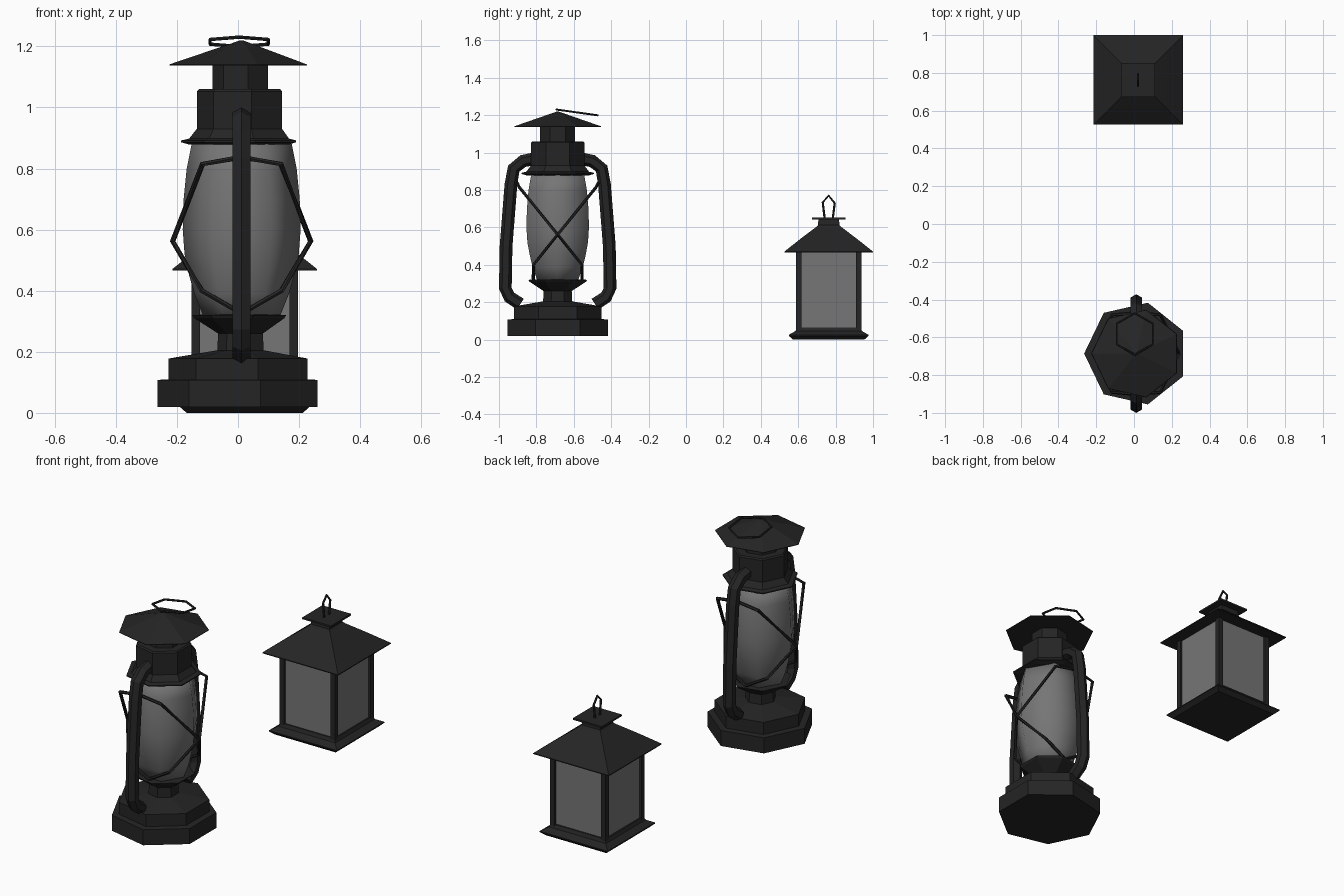
import bpy, bmesh, math
from mathutils import Vector

if "Cube" in bpy.data.objects:
    bpy.data.objects.remove(bpy.data.objects["Cube"])


def material(name, v):
    m = bpy.data.materials.new(name)
    m.diffuse_color = (v, v, v, 1)
    m.use_nodes = True
    m.node_tree.nodes["Principled BSDF"].inputs["Base Color"].default_value = m.diffuse_color
    return m


IRON = material("black_iron", 0.018)
GLASS = material("smoky_glass", 0.18)


def finish(name, bm, mat, smooth=False):
    bmesh.ops.recalc_face_normals(bm, faces=bm.faces)
    me = bpy.data.meshes.new(name)
    bm.to_mesh(me)
    bm.free()
    me.materials.append(mat)
    for p in me.polygons:
        p.use_smooth = smooth
    ob = bpy.data.objects.new(name, me)
    bpy.context.collection.objects.link(ob)
    return ob


def skin(bm, rings, closed=False):
    """Bridge equal-sized vertex rings, capping the ends unless closed."""
    n = len(rings[0])
    pairs = list(zip(rings, rings[1:])) + ([(rings[-1], rings[0])] if closed else [])
    for a, b in pairs:
        for i in range(n):
            bm.faces.new((a[i], a[(i + 1) % n], b[(i + 1) % n], b[i]))
    if not closed:
        bm.faces.new(rings[0])
        bm.faces.new(rings[-1])


def lathe(name, center, profile, sides, phase, mat=IRON, smooth=False):
    """Profile of (radius, z) turned around a vertical axis."""
    bm = bmesh.new()
    rings = []
    for r, z in profile:
        rings.append([bm.verts.new((center[0] + r * math.cos(phase + math.tau * i / sides),
                                    center[1] + r * math.sin(phase + math.tau * i / sides), z))
                      for i in range(sides)])
    skin(bm, rings)
    return finish(name, bm, mat, smooth)


def square(name, center, profile, mat=IRON):
    """Profile of (half width, z) with a square plan."""
    return lathe(name, center, [(h * math.sqrt(2), z) for h, z in profile], 4, math.pi / 4, mat)


def tube(name, path, radius, sides, normal, closed=False):
    """Round bar swept along a path."""
    bm = bmesh.new()
    pts = [Vector(p) for p in path]
    rings = []
    for i, p in enumerate(pts):
        if closed:
            a, b = pts[i - 1], pts[(i + 1) % len(pts)]
        else:
            a, b = pts[max(i - 1, 0)], pts[min(i + 1, len(pts) - 1)]
        t = (b - a).normalized()
        n = Vector(normal)
        n = (n - n.dot(t) * t).normalized()
        s = t.cross(n)
        angles = [math.tau * (k + 0.5) / sides for k in range(sides)]
        rings.append([bm.verts.new(p + radius * (math.cos(q) * n + math.sin(q) * s)) for q in angles])
    skin(bm, rings, closed)
    return finish(name, bm, IRON)


# ---------- Oil lantern ----------
OX, OY = 0.012, -0.686
O = (OX, OY)

lathe("oil_lantern_base", O, [(0.276, 0.02), (0.276, 0.108), (0.239, 0.11), (0.239, 0.178),
                              (0.08, 0.205), (0.077, 0.26), (0.155, 0.31), (0.162, 0.32),
                              (0.13, 0.322)], 7, math.pi)
lathe("glass_chimney", O, [(0.125, 0.315), (0.155, 0.39), (0.172, 0.45), (0.187, 0.52), (0.193, 0.6),
                           (0.19, 0.7), (0.18, 0.8), (0.162, 0.89)], 6, 0, GLASS, True)
lathe("chimney_collar", O, [(0.17, 0.878), (0.198, 0.886), (0.198, 0.892), (0.172, 0.898),
                            (0.147, 0.93), (0.147, 1.053), (0.14, 1.06)], 7, math.pi)
lathe("chimney_neck", O, [(0.096, 1.05), (0.096, 1.145)], 7, math.pi)
lathe("rain_cap", O, [(0.237, 1.138), (0.237, 1.141), (0.004, 1.22)], 7, math.pi)

# Hexagonal carry ring resting on the cap
ring = []
for i in range(6):
    a = math.pi / 2 + math.tau * i / 6
    dy = 0.11 * math.sin(a)
    ring.append((0.004 + 0.11 * math.cos(a), -0.582 + dy, 1.215 - 0.14 * dy))
tube("carry_ring", ring, 0.006, 6, (0, 0.14, 1), True)

# Side tubes and crossed guard wires, front and back
side_path = [(0.12, 0.968), (0.185, 0.955), (0.235, 0.915), (0.25, 0.83),
             (0.276, 0.5), (0.28, 0.275), (0.258, 0.228), (0.2, 0.19)]
half_wire = [(0.0, 0.837, -0.216), (0.128, 0.815, -0.205), (0.226, 0.562, 0.0),
             (0.13, 0.40, 0.13), (0.0, 0.325, 0.13)]
loop = half_wire + [(-x, z, y) for x, z, y in half_wire[-2:0:-1]]
for s, label in ((-1, "front"), (1, "back")):
    tube(label + "_side_tube", [(OX, OY + s * y, z) for y, z in side_path], 0.034, 6, (1, 0, 0))
    tube(label + "_guard_wire", [(OX + x, OY - s * y, z) for x, z, y in loop], 0.009, 6,
         (0, -s * 0.78, -0.62) if s > 0 else (0, 0.78, -0.62), True)

# ---------- Square lantern ----------
QX, QY = 0.022, 0.763
Q = (QX, QY)
square("square_base", Q, [(0.19, 0.0), (0.213, 0.02), (0.213, 0.026), (0.178, 0.046), (0.17, 0.065)])
square("glass_panes", Q, [(0.162, 0.05), (0.162, 0.475)], GLASS)
for sx in (-1, 1):
    for sy in (-1, 1):
        square("corner_post", (QX + sx * 0.16, QY + sy * 0.16), [(0.014, 0.04), (0.014, 0.48)])
square("square_roof", Q, [(0.17, 0.468), (0.237, 0.466), (0.237, 0.471), (0.15, 0.54), (0.068, 0.602),
                          (0.058, 0.612), (0.055, 0.642), (0.09, 0.643), (0.09, 0.653)])
tube("hanging_loop", [(QX, QY + y, z) for y, z in
                      [(-0.022, 0.65), (-0.032, 0.735), (0.0, 0.77), (0.032, 0.73), (0.022, 0.65)]],
     0.006, 6, (1, 0, 0))
